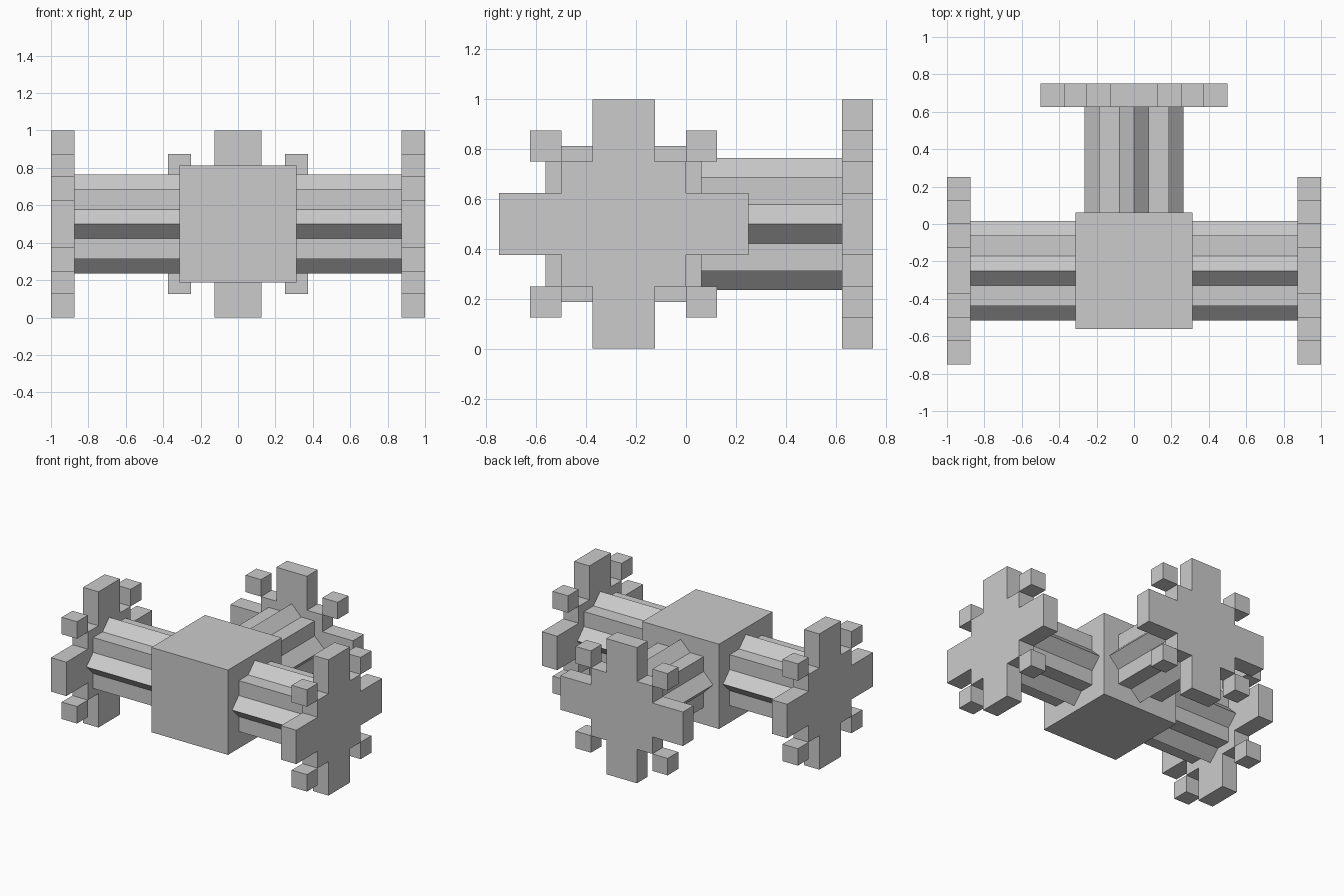
import bpy
import bmesh
from math import pi
from mathutils import Matrix, Vector

if "Cube" in bpy.data.objects:
    bpy.data.objects.remove(bpy.data.objects["Cube"])

grey = bpy.data.materials.new("plain grey")
grey.use_nodes = True
colour = (0.6, 0.6, 0.6, 1)
grey.diffuse_color = colour
grey.node_tree.nodes["Principled BSDF"].inputs["Base Color"].default_value = colour

HUB = Vector((0, -0.25, 0.5))
HALF = 0.3125                       # half width of the hub
WHEEL_IN, WHEEL_OUT = 0.875, 1.0    # wheel span along each arm


def four_fold(quarter):
    """Repeat a quarter outline around the four quadrants."""
    points = []
    for i in range(4):
        turn = Matrix.Rotation(i * pi / 2, 2)
        points += [turn @ Vector(p) for p in quarter]
    return points


def box_outline(u, v, half):
    return [(u - half, v - half), (u + half, v - half),
            (u + half, v + half), (u - half, v + half)]


def prism(name, outlines, start, end, angle=0):
    """Extrude outlines along x, then turn them about the hub's upright axis."""
    bm = bmesh.new()
    for outline in outlines:
        face = bm.faces.new([bm.verts.new((start, u, v)) for u, v in outline])
        side = bmesh.ops.extrude_face_region(bm, geom=[face], use_keep_orig=True)
        moved = [g for g in side["geom"] if isinstance(g, bmesh.types.BMVert)]
        bmesh.ops.translate(bm, vec=(end - start, 0, 0), verts=moved)
    bmesh.ops.recalc_face_normals(bm, faces=bm.faces)
    mesh = bpy.data.meshes.new(name)
    bm.to_mesh(mesh)
    bm.free()
    mesh.materials.append(grey)
    obj = bpy.data.objects.new(name, mesh)
    obj.matrix_world = Matrix.Translation(HUB) @ Matrix.Rotation(angle, 4, "Z")
    bpy.context.collection.objects.link(obj)


# Central cube
prism("hub", [box_outline(0, 0, HALF)], -HALF, HALF)

# Shaft section: two equal squares, one turned by an eighth
s = 0.1875
tip = s * 2 ** 0.5
star = four_fold([(tip, 0), (s, tip - s), (s, s), (tip - s, s)])

# Wheel section: stepped cross, with loose blocks at its diagonal corners
cross = four_fold([(0.5, 0.125), (0.25, 0.125), (0.25, 0.25),
                   (0.125, 0.25), (0.125, 0.5)])
blocks = [box_outline(u, v, 0.0625)
          for u, v in four_fold([(0.3125, 0.3125)])]

# Three identical arms
for side, angle in (("left", 0), ("back", pi / 2), ("right", pi)):
    prism(side + "_shaft", [star], HALF, WHEEL_IN, angle)
    prism(side + "_wheel", [cross], WHEEL_IN, WHEEL_OUT, angle)
    prism(side + "_wheel_blocks", blocks, WHEEL_IN, WHEEL_OUT, angle)
